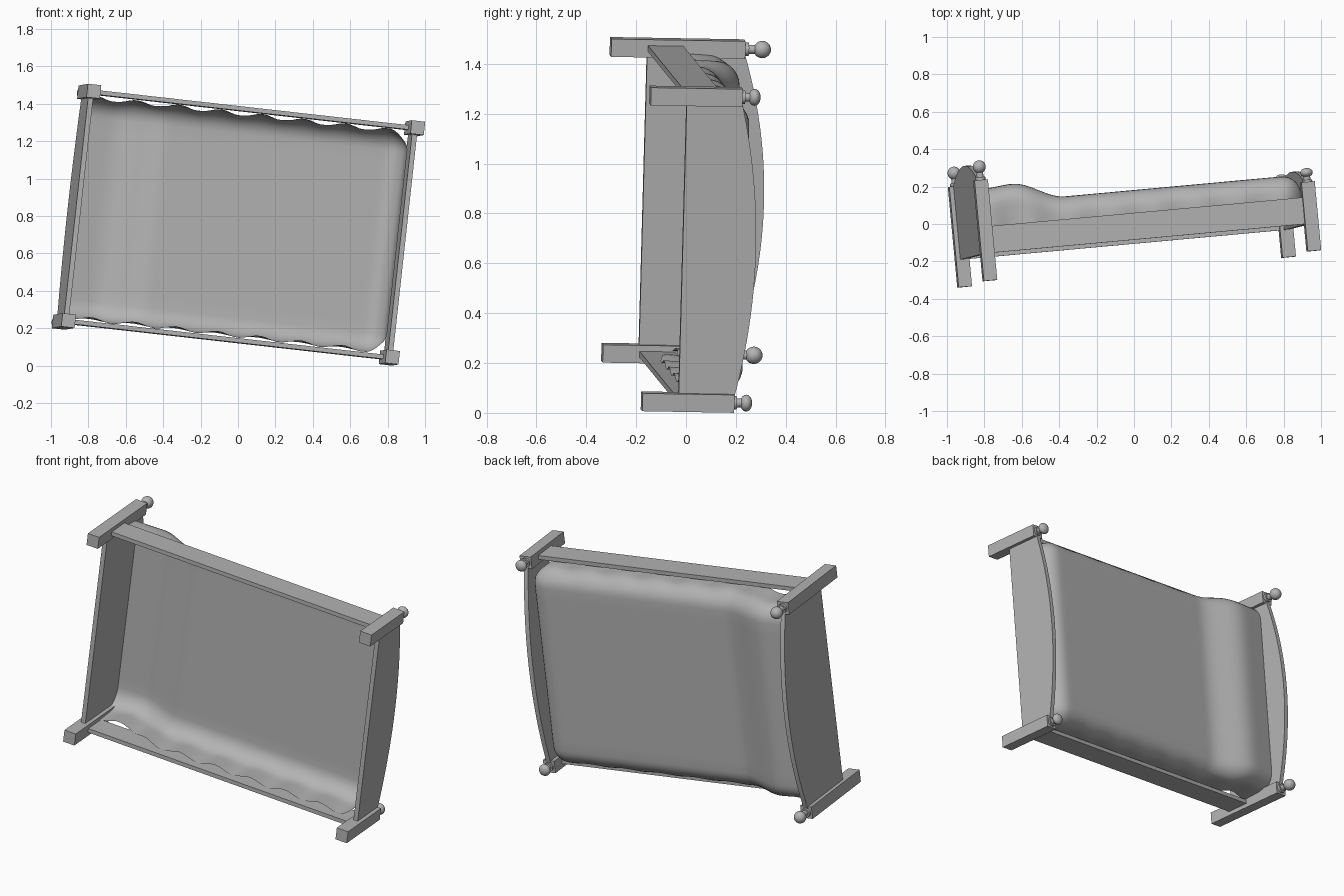
import bpy, bmesh, math
from mathutils import Matrix, Vector

cube = bpy.data.objects.get("Cube")
if cube:
    bpy.data.objects.remove(cube, do_unlink=True)

grey = bpy.data.materials.new("plain_grey")
grey.use_nodes = True
colour = (0.45, 0.45, 0.45, 1)
grey.diffuse_color = colour
grey.node_tree.nodes["Principled BSDF"].inputs["Base Color"].default_value = colour

# The bed is built upright (x to the foot, z up) and then tipped onto its side
ax = Vector((0.9896, 0.0908, -0.1114)).normalized()
up = Vector((-0.0933, 0.9955, -0.0172))
up = (up - ax * up.dot(ax)).normalized()
ay = up.cross(ax)
TIP = Matrix((ax, ay, up)).transposed().to_4x4()
TIP.translation = (0.028, -0.24, 0.757)

PX, PY, POST = 0.875, 0.617, 0.072   # post centres and width
BASE = 0.147                         # underside of rails and boards


def finish(name, bm, smooth=True):
    mesh = bpy.data.meshes.new(name)
    bmesh.ops.recalc_face_normals(bm, faces=bm.faces)
    bm.to_mesh(mesh)
    bm.free()
    mesh.materials.append(grey)
    ob = bpy.data.objects.new(name, mesh)
    bpy.context.collection.objects.link(ob)
    ob.matrix_world = TIP
    if smooth:
        bpy.ops.object.select_all(action='DESELECT')
        ob.select_set(True)
        bpy.context.view_layer.objects.active = ob
        bpy.ops.object.shade_smooth_by_angle(angle=math.radians(40))
    return ob


def box(name, centre, size):
    bm = bmesh.new()
    m = Matrix.Translation(centre) @ Matrix.Diagonal((*size, 1))
    bmesh.ops.create_cube(bm, size=1, matrix=m)
    return finish(name, bm, False)


def finial(name, x, y, z, gap, radius, squash):
    """Collar, neck and ball on top of a post."""
    bm = bmesh.new()
    for r, low, high in ((0.027, 0, gap * 0.45), (0.018, 0, gap * 1.3)):
        bmesh.ops.create_cone(bm, cap_ends=True, segments=16, radius1=r, radius2=r,
                              depth=high - low,
                              matrix=Matrix.Translation((x, y, z + (low + high) / 2)))
    ball = Matrix.Translation((x, y, z + gap + radius * squash))
    bmesh.ops.create_uvsphere(bm, u_segments=20, v_segments=12, radius=radius,
                              matrix=ball @ Matrix.Diagonal((1, 1, squash, 1)))
    finish(name, bm)


def arched_board(name, x, shoulder, crown, thick=0.027, steps=24):
    bm = bmesh.new()
    half = PY
    outline = [(-half, BASE), (half, BASE)]
    for i in range(steps + 1):
        t = 1 - 2 * i / steps
        outline.append((half * t, shoulder + (crown - shoulder) * (1 - t * t)))
    face = bm.faces.new([bm.verts.new((x - thick / 2, y, z)) for y, z in outline])
    ext = bmesh.ops.extrude_face_region(bm, geom=[face])
    bmesh.ops.translate(bm, vec=(thick, 0, 0),
                        verts=[v for v in ext["geom"] if isinstance(v, bmesh.types.BMVert)])
    finish(name, bm)


# Posts, finials, boards
for end, x, height, gap, radius, squash, crown in (
        ("head", -PX, 0.54, 0.036, 0.035, 1.0, 0.634),
        ("foot", PX, 0.37, 0.026, 0.034, 0.72, 0.442)):
    for side, y in (("left", PY), ("right", -PY)):
        box(f"{end}_post_{side}", (x, y, height / 2), (POST, POST, height))
        finial(f"{end}_finial_{side}", x, y, height, gap, radius, squash)
    arched_board(f"{end}board", x, height - 0.005, crown)

# Side rails
for side, y in (("left", PY), ("right", -PY)):
    box(f"side_rail_{side}", (0, y, (BASE + 0.29) / 2), (2 * PX, 0.024, 0.29 - BASE))


# Blanket draped over the mattress, open underneath, with a pillow swell at the head
def swell(x):
    rise = min(1, max(0, (-0.42 - x) / 0.27))
    rise = rise * rise * (3 - 2 * rise)
    return 0.414 + 0.092 * rise - 0.015 * max(0, (-0.72 - x) / 0.14)


def drape(m, r=0.1, fall=0.12):
    """Outward run and drop for a point m of the way over the rounded edge."""
    if m < 0.65:
        a = m / 0.65 * math.pi / 2
        return r * math.sin(a), r * (1 - math.cos(a))
    return r, r + fall * (m - 0.65) / 0.35


def blanket():
    bm = bmesh.new()
    edge, inner, length = 10, 16, 56
    flat_x, flat_y, head_x = 0.75, 0.49, -0.86
    rows = []
    for i in range(length + edge + 1):
        ex = max(0, i - length) / edge
        x0 = head_x + (flat_x - head_x) * min(i, length) / length
        row = []
        for j in range(-inner // 2 - edge, inner // 2 + edge + 1):
            ey = max(0, abs(j) - inner // 2) / edge
            sign = 1 if j > 0 else -1
            y0 = sign * flat_y * min(1, abs(j) / (inner // 2))
            m = max(ex, ey)
            run, drop = drape(m)
            d = math.hypot(ex, ey) or 1
            x, y = x0 + run * ex / d, y0 + sign * run * ey / d
            y += sign * 0.012 * ey * m * math.sin(x * 28)
            row.append(bm.verts.new((x, y, swell(x0) - drop)))
        rows.append(row)
    for a, b in zip(rows, rows[1:]):
        for k in range(len(a) - 1):
            bm.faces.new((a[k], b[k], b[k + 1], a[k + 1]))
    ob = finish("blanket", bm)
    # the grid is open, so make sure the outside faces up
    if sum(p.normal.z * p.area for p in ob.data.polygons) < 0:
        ob.data.flip_normals()


blanket()
